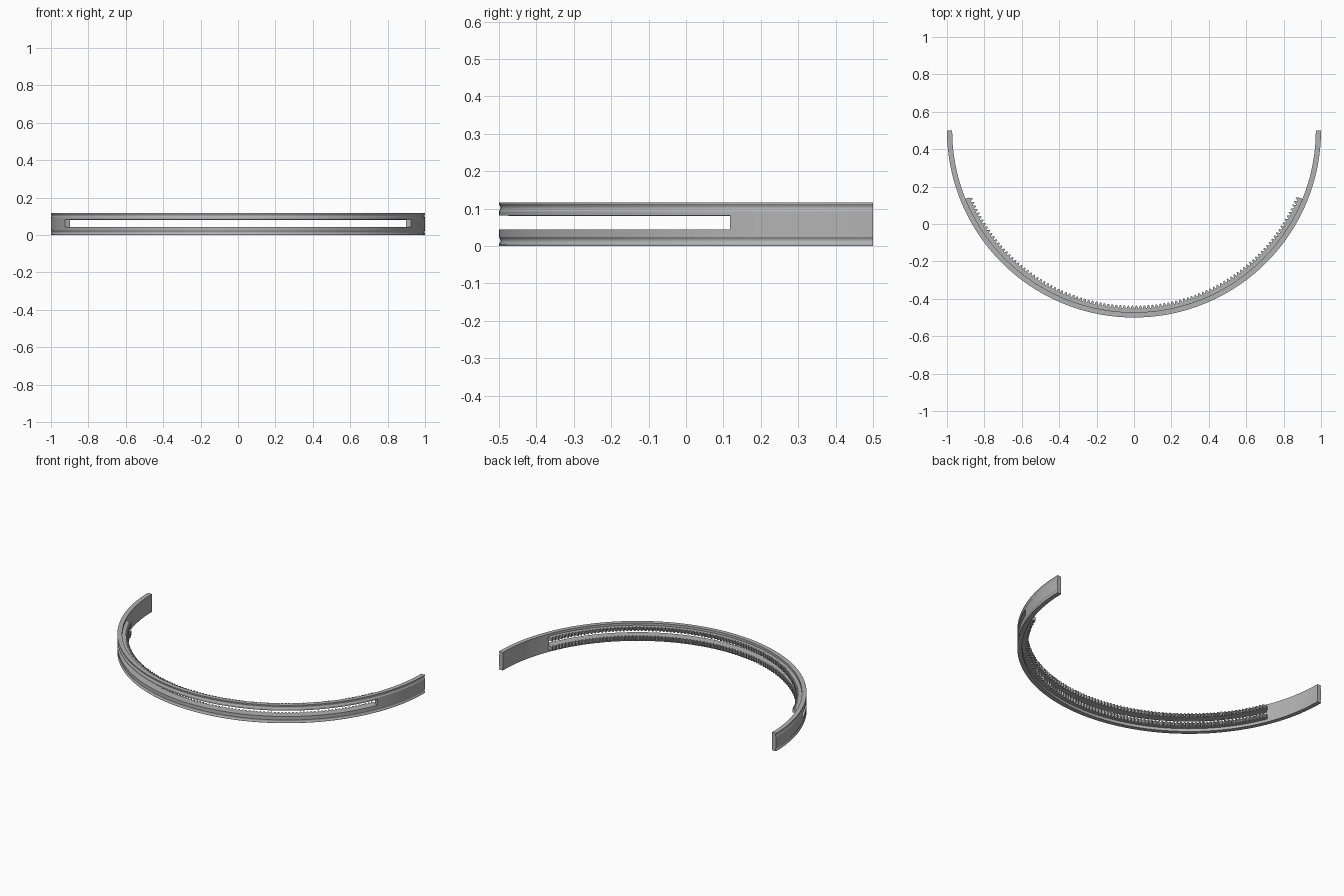
import bpy, bmesh
from math import sin, cos, pi, radians

cube = bpy.data.objects.get("Cube")
if cube:
    bpy.data.objects.remove(cube, do_unlink=True)

HEIGHT = 0.117
OUTER, INNER = 1.0, 0.972
SLOT_LOW, SLOT_HIGH = 0.044, 0.082
SLOT_START = radians(22.5)
CENTRE_Y = 0.5

grey = bpy.data.materials.new("grey_plastic")
grey.use_nodes = True
grey.diffuse_color = (0.45, 0.45, 0.45, 1)
grey.node_tree.nodes["Principled BSDF"].inputs["Base Color"].default_value = grey.diffuse_color


def at(radius, angle, z):
    return (-radius * cos(angle), CENTRE_Y - radius * sin(angle), z)


def finish(name, bm):
    bmesh.ops.recalc_face_normals(bm, faces=bm.faces)
    mesh = bpy.data.meshes.new(name)
    bm.to_mesh(mesh)
    bm.free()
    mesh.materials.append(grey)
    obj = bpy.data.objects.new(name, mesh)
    bpy.context.collection.objects.link(obj)
    return obj


def sweep(name, profile, start, steps):
    """Sweep an (r, z) profile along a symmetric arc, with end caps."""
    bm = bmesh.new()
    rings = []
    for i in range(steps + 1):
        a = start + (pi - 2 * start) * i / steps
        rings.append([bm.verts.new(at(r, a, z)) for r, z in profile])
    n = len(profile)
    for p, q in zip(rings, rings[1:]):
        for j in range(n):
            k = (j + 1) % n
            bm.faces.new((p[j], p[k], q[k], q[j]))
    bm.faces.new(rings[0])
    bm.faces.new(rings[-1])
    return finish(name, bm)


def groove(low, high, depth=0.004, steps=6):
    """Shallow concave groove in the outer wall."""
    return [(OUTER - depth * sin(pi * i / steps), low + (high - low) * i / steps)
            for i in range(steps + 1)]


def activate(obj):
    bpy.ops.object.select_all(action='DESELECT')
    obj.select_set(True)
    bpy.context.view_layer.objects.active = obj


# Half-round band with two outer grooves
profile = [(INNER, 0), (OUTER, 0)] + groove(0.005, 0.024) + groove(0.093, 0.112)
profile += [(OUTER, HEIGHT), (INNER, HEIGHT)]
band = sweep("band", profile, 0, 100)

# Long slot through the band
cutter = sweep("slot_cutter", [(0.9, SLOT_LOW), (1.1, SLOT_LOW),
                               (1.1, SLOT_HIGH), (0.9, SLOT_HIGH)], SLOT_START, 75)
cutter.hide_render = True
cut = band.modifiers.new("slot", 'BOOLEAN')
cut.operation = 'DIFFERENCE'
cut.solver = 'EXACT'
cut.object = cutter
activate(band)
bpy.ops.object.modifier_apply(modifier=cut.name)
bpy.data.objects.remove(cutter, do_unlink=True)
activate(band)
bpy.ops.object.shade_smooth_by_angle(angle=radians(25))


# Toothed racks on the inner wall, above and below the slot
def rack(name, low, high, teeth=104, root=0.952, tip=0.937, back=0.974):
    start = radians(22.1)
    pitch = (pi - 2 * start) / teeth
    bm = bmesh.new()
    columns = []
    for t in range(teeth):
        for part, r in ((0, root), (0.2, root), (0.45, tip), (0.75, tip)):
            columns.append((start + (t + part) * pitch, r))
    columns.append((pi - start, root))
    rows = [[bm.verts.new(at(rr, a, z)) for rr, z in
             ((r, low), (back, low), (back, high), (r, high))] for a, r in columns]
    for p, q in zip(rows, rows[1:]):
        for j in range(4):
            k = (j + 1) % 4
            bm.faces.new((p[j], p[k], q[k], q[j]))
    bm.faces.new(rows[0])
    bm.faces.new(rows[-1])
    return finish(name, bm)


rack("lower_rack", 0.018, SLOT_LOW)
rack("upper_rack", SLOT_HIGH - 0.002, 0.102)
